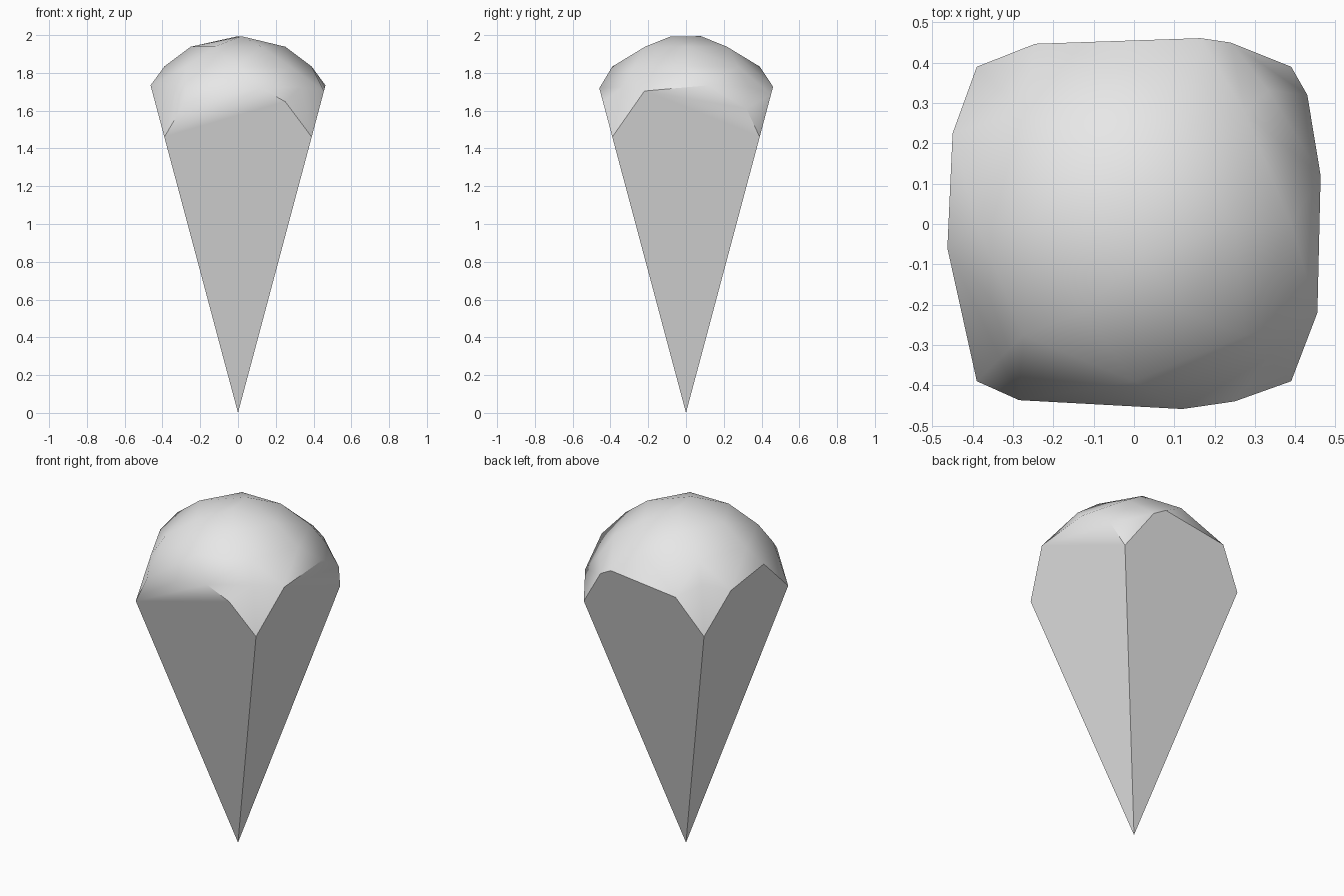
import bpy
import bmesh
from math import sqrt, pi, cos, sin
from mathutils import Matrix, Vector

cube = bpy.data.objects.get("Cube")
if cube:
    bpy.data.objects.remove(cube, do_unlink=True)

SLOPE = 0.267          # outward run per unit of height on the four flat sides
CORNER = 0.39
RADIUS, CENTRE = 0.54, 1.46

grey = bpy.data.materials.new("light_grey")
grey.use_nodes = True
grey.diffuse_color = (0.8, 0.8, 0.8, 1)
grey.node_tree.nodes["Principled BSDF"].inputs["Base Color"].default_value = (0.8, 0.8, 0.8, 1)

# Rim of each flat side: (along, outward), in order front, right, back, left
rims = [
    [(-0.285, 0.437), (0.12, 0.459), (0.25, 0.44)],
    [(-0.22, 0.455), (0.12, 0.463), (0.32, 0.43)],
    [(-0.24, 0.45), (-0.165, 0.461), (0.245, 0.447)],
    [(-0.225, 0.45), (0.06, 0.463)],
]
soft_rim = {0: (1, 2), 1: (2, 3)}    # rim segments that blend into the dome

bm = bmesh.new()


def rim_vert(turn, along, out):
    point = Matrix.Rotation(turn * pi / 2, 3, 'Z') @ Vector((along, -out, out / SLOPE))
    return bm.verts.new(point)


def dome_vert(x, y):
    z = CENTRE + sqrt(RADIUS ** 2 - x * x - y * y)
    return bm.verts.new((x, y, z))


# Rim points and corners
corners = [rim_vert(i, -CORNER, CORNER) for i in range(4)]
sides = []
for i, rim in enumerate(rims):
    middle = [rim_vert(i, *p) for p in rim]
    sides.append([corners[i]] + middle + [corners[(i + 1) % 4]])

# Dome points in rings around two crown points
dome_vert(0.02, -0.08)
dome_vert(0.0, 0.08)
for count, ring, offset in ((6, 0.25, 0), (8, 0.39, 0), (4, 0.47, pi / 4)):
    for k in range(count):
        a = offset + 2 * pi * k / count
        dome_vert(ring * cos(a), ring * sin(a))

# Skin the dome, then open its underside
bmesh.ops.convex_hull(bm, input=bm.verts[:])
bmesh.ops.recalc_face_normals(bm, faces=bm.faces[:])
bm.normal_update()
under = [f for f in bm.faces
         if f.normal.z < -0.15 or any(all(v in s for v in f.verts) for s in sides)]
bmesh.ops.delete(bm, geom=under, context='FACES_ONLY')
bmesh.ops.delete(bm, geom=[e for e in bm.edges if not e.link_faces], context='EDGES')

# Four flat sides meeting at the tip
tip = bm.verts.new((0, 0, 0))
for i, s in enumerate(sides):
    if i == 0:
        bm.faces.new(s[:-1])
        bm.faces.new([tip, s[0], s[-2], s[-1]])
    elif i == 1:
        bm.faces.new(s[1:])
        bm.faces.new([tip, s[0], s[1], s[-1]])
    else:
        bm.faces.new([tip] + s)
bmesh.ops.recalc_face_normals(bm, faces=bm.faces[:])

# Smooth dome with crisp rim and side edges
for f in bm.faces:
    f.smooth = True
for i, s in enumerate(sides):
    edges = [(tip, s[0])]
    edges += [(s[k], s[k + 1]) for k in range(len(s) - 1) if (k, k + 1) != soft_rim.get(i)]
    for a, b in edges:
        edge = bm.edges.get((a, b))
        if edge:
            edge.smooth = False

mesh = bpy.data.meshes.new("domed_pyramid")
bm.to_mesh(mesh)
bm.free()
mesh.materials.append(grey)
body = bpy.data.objects.new("domed_pyramid", mesh)
bpy.context.collection.objects.link(body)
